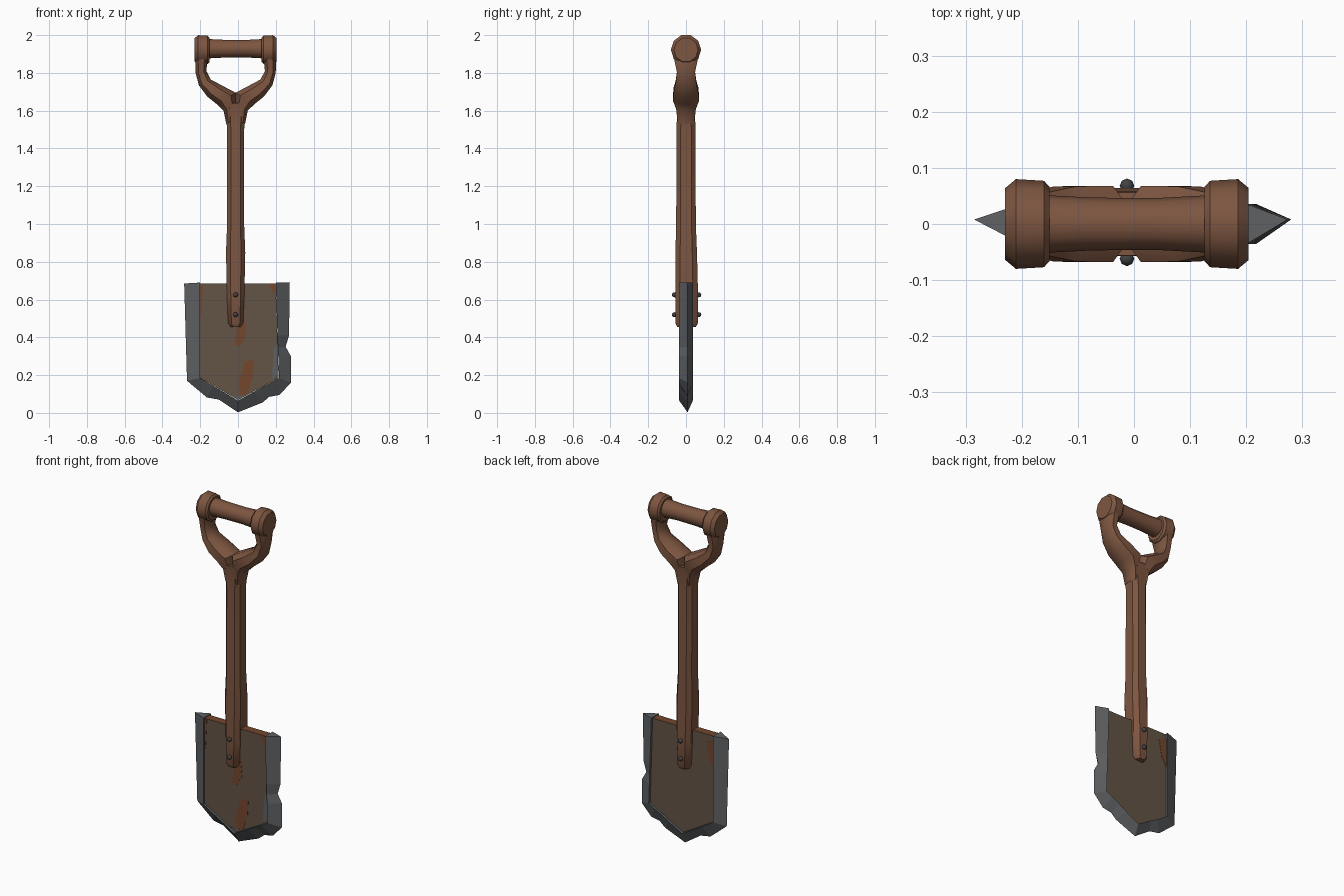
import bpy, bmesh, math
from mathutils import Vector, Matrix

cube = bpy.data.objects.get("Cube")
if cube:
    bpy.data.objects.remove(cube, do_unlink=True)


def material(name, rgb):
    m = bpy.data.materials.new(name)
    m.use_nodes = True
    m.diffuse_color = (*rgb, 1)
    bsdf = next(n for n in m.node_tree.nodes if n.type == 'BSDF_PRINCIPLED')
    bsdf.inputs["Base Color"].default_value = (*rgb, 1)
    bsdf.inputs["Roughness"].default_value = 0.8
    return m


wood = material("brown wood", (0.205, 0.092, 0.052))
plate_metal = material("tarnished metal", (0.125, 0.088, 0.060))
steel = material("grey steel", (0.115, 0.120, 0.125))
rust = material("orange rust", (0.175, 0.062, 0.025))
dark = material("dark rivet metal", (0.055, 0.055, 0.060))

MID = -0.0125  # centre line of the handle


def finish(name, bm, mats, angle=None):
    bmesh.ops.recalc_face_normals(bm, faces=bm.faces)
    me = bpy.data.meshes.new(name)
    bm.to_mesh(me)
    bm.free()
    ob = bpy.data.objects.new(name, me)
    bpy.context.collection.objects.link(ob)
    for m in mats:
        me.materials.append(m)
    if angle:
        bpy.ops.object.select_all(action='DESELECT')
        ob.select_set(True)
        bpy.context.view_layer.objects.active = ob
        bpy.ops.object.shade_smooth_by_angle(angle=math.radians(angle))
    return ob


def skin(bm, rings):
    """Join closed rings of points into a capped tube."""
    vs = [[bm.verts.new(p) for p in r] for r in rings]
    n = len(vs[0])
    for a, b in zip(vs, vs[1:]):
        for i in range(n):
            j = (i + 1) % n
            bm.faces.new((a[i], a[j], b[j], b[i]))
    bm.faces.new(vs[0])
    bm.faces.new(vs[-1])


def section(p, q, front, back, c):
    """Chamfered rectangle spanning p to q in xz and front to back in y."""
    p, q = Vector((p[0], 0, p[1])), Vector((q[0], 0, q[1]))
    ring = []
    for t, s in ((c, 0), (1 - c, 0), (1, c), (1, 1 - c),
                 (1 - c, 1), (c, 1), (0, 1 - c), (0, c)):
        v = p.lerp(q, t)
        v.y = front + (back - front) * s
        ring.append(v)
    return ring


def prism(name, pts, y0, y1, mats):
    bm = bmesh.new()
    skin(bm, [[(x, y, z) for x, z in pts] for y in (y0, y1)])
    return finish(name, bm, mats)


# Shaft: z, half width, front y, back y
shaft = [(0.455, 0.026, -0.046, 0.052), (0.475, 0.040, -0.056, 0.063),
         (0.62, 0.046, -0.057, 0.064), (0.85, 0.051, -0.056, 0.058),
         (1.0, 0.045, -0.052, 0.052), (1.5, 0.045, -0.050, 0.050),
         (1.58, 0.052, -0.048, 0.048), (1.64, 0.066, -0.056, 0.056)]
bm = bmesh.new()
skin(bm, [section((MID - w, z), (MID + w, z), f, b, 0.22) for z, w, f, b in shaft])
finish("shaft", bm, [wood], 35)

# Fork arms: outer x, z, inner x, z (measured from the centre line), half depth
arm = [(0.050, 1.53, 0, 1.55, 0.044), (0.064, 1.60, 0, 1.63, 0.052),
       (0.100, 1.635, 0, 1.695, 0.068), (0.150, 1.675, 0.070, 1.732, 0.067),
       (0.195, 1.735, 0.132, 1.765, 0.055), (0.212, 1.80, 0.155, 1.81, 0.048),
       (0.214, 1.86, 0.150, 1.86, 0.060), (0.205, 1.92, 0.145, 1.92, 0.065)]
# Sockets: distance along x, radius
cap = [(0.138, 0.066), (0.148, 0.077), (0.198, 0.080), (0.217, 0.064)]
for side, label in ((-1, "right"), (1, "left")):
    bm = bmesh.new()
    skin(bm, [section((MID + side * a, b), (MID + side * c, d), -h, h, 0.25)
              for a, b, c, d, h in arm])
    finish(label + "_fork_arm", bm, [wood], 40)
    bm = bmesh.new()
    skin(bm, [[(MID + side * x, r * math.cos(k * math.tau / 10),
                1.922 + r * math.sin((k + 0.0) * math.tau / 10) * 1.02)
               for k in range(10)] for x, r in cap])
    finish(label + "_grip_socket", bm, [wood], 40)

# Cross grip, a little slimmer in the middle
bm = bmesh.new()
skin(bm, [[(MID + x, r * math.cos(k * math.tau / 12),
            1.928 + r * math.sin(k * math.tau / 12)) for k in range(12)]
          for x, r in ((-0.16, 0.052), (-0.06, 0.047), (0.05, 0.046), (0.16, 0.052))])
finish("cross_grip", bm, [wood], 40)

# Blade plate with a rusty top edge
inner = [(-0.20, 0.685), (-0.20, 0.185), (0, 0.068), (0.215, 0.185), (0.20, 0.685)]
plate = prism("blade_plate", inner, -0.024, 0.024, [plate_metal, rust])
for f in plate.data.polygons:
    if f.normal.z > 0.9:
        f.material_index = 1

# Sharpened rim: chipped outer edge x, z and inner edge x, z
rim = [(-0.285, 0.685, -0.20, 0.69), (-0.270, 0.17, -0.20, 0.185),
       (-0.165, 0.082, -0.13, 0.142), (-0.10, 0.07, -0.085, 0.116),
       (0, 0.003, 0, 0.065), (0.13, 0.055, 0.085, 0.112),
       (0.165, 0.085, 0.13, 0.138), (0.22, 0.095, 0.175, 0.162),
       (0.28, 0.16, 0.217, 0.185), (0.28, 0.30, 0.213, 0.30),
       (0.252, 0.35, 0.211, 0.35), (0.27, 0.41, 0.209, 0.41),
       (0.274, 0.69, 0.20, 0.69)]
bm = bmesh.new()
skin(bm, [[(a, 0.008, b), (c, 0.036, d), (c, -0.036, d)] for a, b, c, d in rim])
finish("blade_rim", bm, [steel])

# Rust stains, as thin plates on the blade
stains = {
    "upper_rust": ([(-0.005, 0.47), (0.035, 0.49), (0.045, 0.41), (0.01, 0.35), (-0.02, 0.36)], -1),
    "lower_rust": ([(0.035, 0.27), (0.085, 0.285), (0.08, 0.19), (0.05, 0.10), (0.01, 0.09), (0.005, 0.17)], -1),
    "side_rust": ([(-0.20, 0.68), (-0.185, 0.68), (-0.193, 0.52), (-0.20, 0.50)], -1),
    "corner_rust": ([(0.16, 0.685), (0.199, 0.685), (0.20, 0.62), (0.185, 0.64)], -1),
    "back_rust": ([(-0.20, 0.66), (-0.15, 0.64), (-0.17, 0.54), (-0.20, 0.49)], 1),
}
for name, (pts, s) in stains.items():
    prism(name, pts, s * 0.020, s * 0.0255, [rust])

# Bare steel scrapes near the rim
for name, pts in {
        "side_scrape": [(0.19, 0.34), (0.211, 0.37), (0.214, 0.20), (0.18, 0.18)],
        "tip_scrape": [(-0.045, 0.096), (0, 0.085), (0.045, 0.10), (0, 0.07)]}.items():
    prism(name, pts, -0.020, -0.0255, [steel])

# Rivets through the shaft
for z, label in ((0.52, "lower"), (0.625, "upper")):
    for y, face in ((-0.062, "front"), (0.068, "back")):
        bm = bmesh.new()
        bmesh.ops.create_uvsphere(bm, u_segments=8, v_segments=6, radius=0.013,
                                  matrix=Matrix.Translation((MID, y, z)))
        finish(f"{label}_{face}_rivet", bm, [dark], 60)
